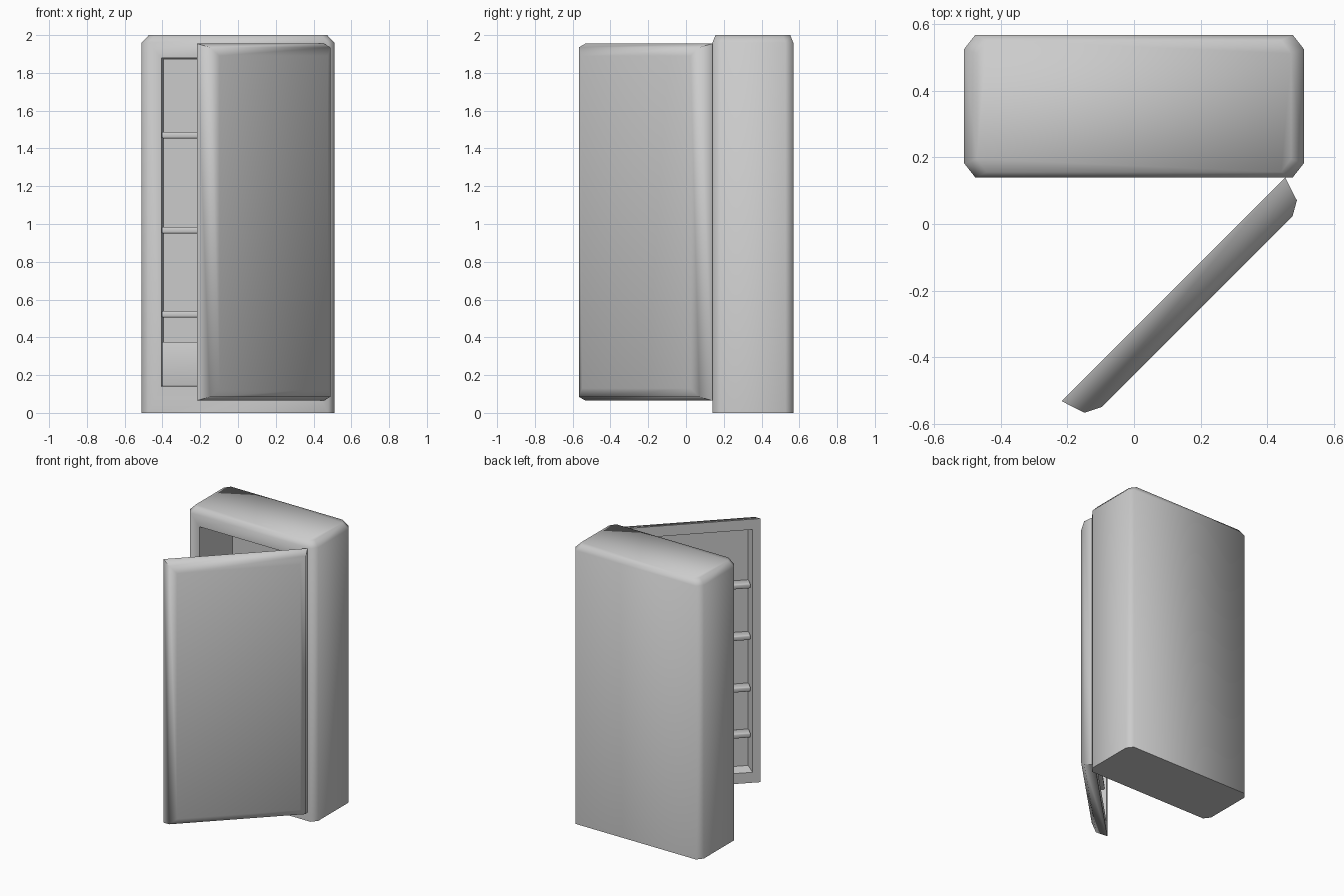
import bpy, bmesh
from math import radians
from mathutils import Matrix

if "Cube" in bpy.data.objects:
    bpy.data.objects.remove(bpy.data.objects["Cube"])

TURN = Matrix.Rotation(radians(45), 4, 'Z')   # door swing


def finish(bm, name, matrix=None, angle=60):
    bmesh.ops.recalc_face_normals(bm, faces=bm.faces[:])
    if matrix:
        bmesh.ops.transform(bm, matrix=matrix, verts=bm.verts[:])
    mesh = bpy.data.meshes.new(name)
    bm.to_mesh(mesh)
    bm.free()
    ob = bpy.data.objects.new(name, mesh)
    bpy.context.collection.objects.link(ob)
    bpy.ops.object.select_all(action='DESELECT')
    bpy.context.view_layer.objects.active = ob
    ob.select_set(True)
    bpy.ops.object.shade_smooth_by_angle(angle=radians(angle))
    return ob


def loft(rings):
    """Skin a list of equal-length rings and cap both ends."""
    bm = bmesh.new()
    vs = [[bm.verts.new(p) for p in r] for r in rings]
    n = len(vs[0])
    for a, b in zip(vs, vs[1:]):
        for i in range(n):
            j = (i + 1) % n
            bm.faces.new((a[i], a[j], b[j], b[i]))
    bm.faces.new(vs[0][::-1])
    bm.faces.new(vs[-1])
    bmesh.ops.recalc_face_normals(bm, faces=bm.faces[:])
    return bm


def recess(bm, face, x0, x1, z0, z1, y_back, taper=0.01):
    """Cut a rectangular pocket into a quad that faces along y."""
    c = face.calc_center_median()
    for step in range(2):
        bmesh.ops.inset_individual(bm, faces=[face], thickness=0.005)
        t = taper * step
        for v in face.verts:
            v.co.x = x1 - t if v.co.x > c.x else x0 + t
            v.co.z = z1 - t if v.co.z > c.z else z0 + t
            if step:
                v.co.y = y_back


def block(name, x0, x1, y0, y1, z0, z1, bevel=0.008, matrix=None):
    bm = bmesh.new()
    bmesh.ops.create_cube(bm, size=1)
    for v in bm.verts:
        v.co = ((x0 + x1) / 2 + v.co.x * (x1 - x0),
                (y0 + y1) / 2 + v.co.y * (y1 - y0),
                (z0 + z1) / 2 + v.co.z * (z1 - z0))
    bmesh.ops.bevel(bm, geom=bm.edges[:], offset=bevel, segments=2,
                    profile=0.5, affect='EDGES')
    return finish(bm, name, matrix)


def octagon(hx, y0, y1, cx, cy, z):
    return [(-hx + cx, y0, z), (hx - cx, y0, z), (hx, y0 + cy, z),
            (hx, y1 - cy, z), (hx - cx, y1, z), (-hx + cx, y1, z),
            (-hx, y1 - cy, z), (-hx, y0 + cy, z)]


def rect(u0, u1, y, z0, z1):
    return [(u0, y, z0), (u1, y, z0), (u1, y, z1), (u0, y, z1)]


# cabinet body with chamfered edges and hollow front
bm = loft([octagon(0.51, 0.14, 0.568, 0.033, 0.042, 0.0),
           octagon(0.51, 0.14, 0.568, 0.033, 0.042, 1.96),
           octagon(0.472, 0.156, 0.552, 0.03, 0.04, 2.0)])
front = min((f for f in bm.faces if abs(f.normal.y) > 0.9),
            key=lambda f: f.calc_center_median().y)
recess(bm, front, -0.405, 0.405, 0.14, 1.88, 0.50)
finish(bm, "cabinet_body")

# interior shelves and bottom drawer
for i, z in enumerate((0.522, 0.967, 1.47)):
    block(f"shelf_{i + 1}", -0.404, 0.404, 0.19, 0.51, z - 0.017, z + 0.017)
block("bottom_drawer", -0.402, 0.402, 0.22, 0.51, 0.142, 0.375, 0.004)

# door shell, built flat and swung open
bm = loft([rect(-0.53, 0.42, -0.223, 0.065, 1.955),
           rect(-0.506, 0.396, -0.296, 0.085, 1.935),
           rect(-0.458, 0.354, -0.32, 0.13, 1.89)])
back = max(bm.faces, key=lambda f: f.calc_center_median().y)
recess(bm, back, -0.478, 0.368, 0.14, 1.88, -0.30, 0.015)
finish(bm, "door", TURN)

# door rack bars
for i, z in enumerate((0.40, 0.73, 1.10, 1.47)):
    block(f"door_rack_{i + 1}", -0.468, 0.358, -0.305, -0.235,
          z - 0.018, z + 0.018, matrix=TURN)
